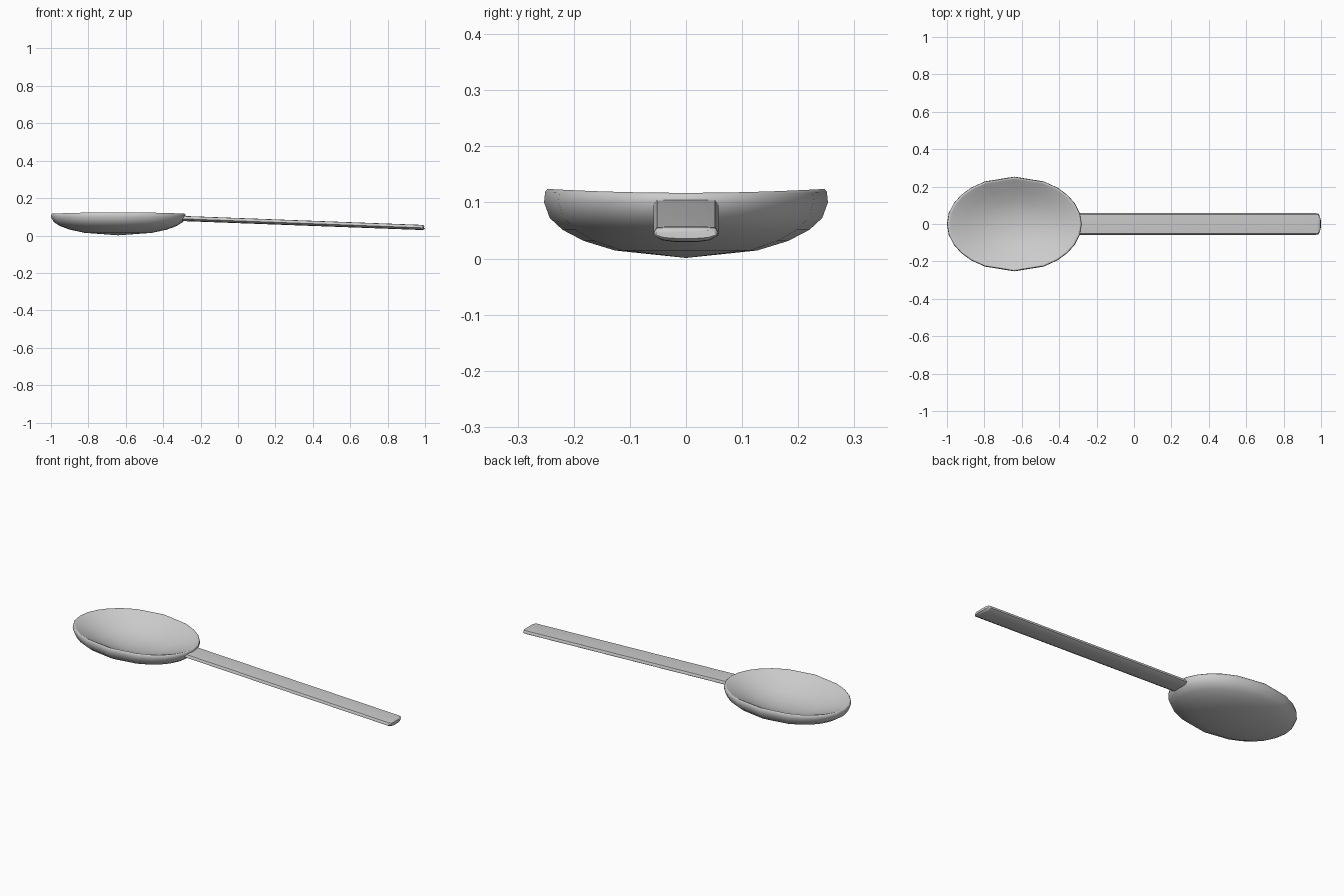
import bpy, bmesh, math

if "Cube" in bpy.data.objects:
    bpy.data.objects.remove(bpy.data.objects["Cube"])


def skin(name, rings, cap_start=True, cap_end=True, angle=40):
    """Bridge a list of equal-length closed rings into one smooth mesh."""
    bm = bmesh.new()
    vs = [[bm.verts.new(p) for p in r] for r in rings]
    n = len(rings[0])
    for a, b in zip(vs, vs[1:]):
        for i in range(n):
            j = (i + 1) % n
            bm.faces.new((a[i], a[j], b[j], b[i]))
    for ring, cap in ((vs[0], cap_start), (vs[-1], cap_end)):
        if cap:
            bm.faces.new(ring)
    bmesh.ops.remove_doubles(bm, verts=bm.verts, dist=1e-5)
    bmesh.ops.recalc_face_normals(bm, faces=bm.faces)
    me = bpy.data.meshes.new(name)
    bm.to_mesh(me)
    bm.free()
    ob = bpy.data.objects.new(name, me)
    bpy.context.collection.objects.link(ob)
    bpy.ops.object.select_all(action='DESELECT')
    bpy.context.view_layer.objects.active = ob
    ob.select_set(True)
    bpy.ops.object.shade_smooth_by_angle(angle=math.radians(angle))
    return ob


# Bowl: oval dish with a rounded, gently wavy rim and a shallow smooth hollow
CX, RX, RY = -0.64, 0.36, 0.253
half = [0, 13, 26, 38, 50, 64, 90, 116, 130, 142, 154, 167]
angles = [math.radians(a + h) for h in (0, 180) for a in half]


def oval(r, z, inset=0.0, wave=0.0):
    return [(CX + (RX * r - inset) * math.cos(a),
             (RY * r - inset) * math.sin(a),
             z + wave * math.sin(a) ** 2) for a in angles]


steps = [0.0, 0.5, 0.72, 0.87, 0.96, 1.0]
outer = [oval(r, 0.001 + 0.099 * (1 - math.sqrt(1 - r * r))) for r in steps]
rim = [oval(1, 0.113, 0.002, 0.006), oval(1, 0.117, 0.006, 0.007)]
hollow = [(0.975, 0.1145), (0.9, 0.106), (0.75, 0.087), (0.5, 0.058),
          (0.25, 0.042), (0.0, 0.038)]
inner = [oval(r, z, 0.006 * r, 0.007 * r ** 4) for r, z in hollow]
skin("bowl", outer + rim + inner, False, False, 100)

# Handle: flat-topped bar with a rounded underside, sloping to a rounded tip
section = [(0.03, 0.0135), (0.052, 0.0125), (0.0575, 0.004), (0.0575, -0.002),
           (0.042, -0.011), (0.02, -0.014)]
section += [(-y, z) for y, z in reversed(section)]


def station(x, s=1.0, sz=1.0, bulge=0.0):
    zc = 0.0905 - (x + 0.28) * 0.0375
    return [(x + bulge * (1 - (y / 0.0575) ** 2), y * s, zc + z * sz)
            for y, z in section]


skin("handle", [station(-0.305), station(0.973, bulge=0.007),
                station(0.984, 0.99, 0.9, 0.010),
                station(0.988, 0.93, 0.5, 0.0125)], angle=40)
